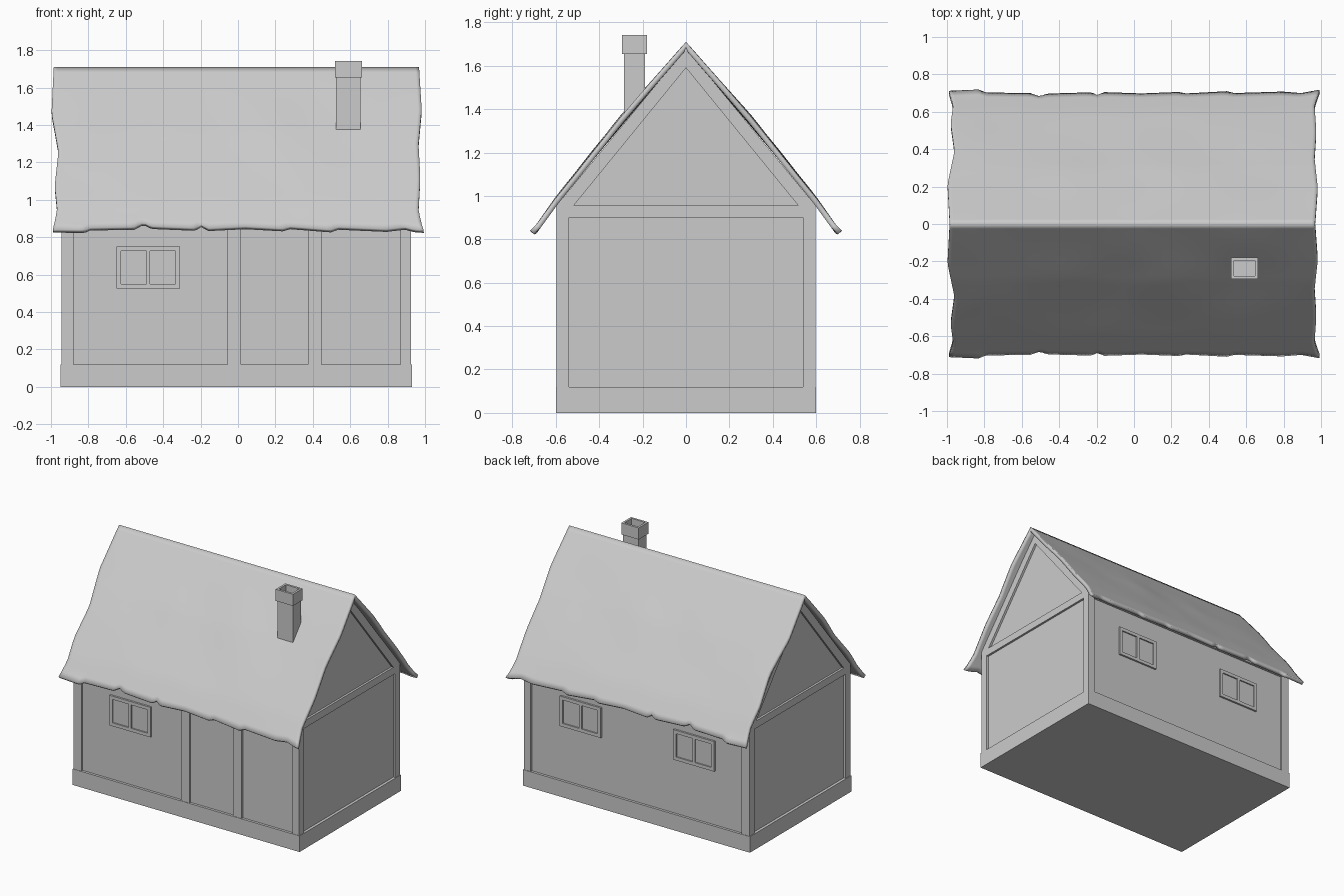
import bpy, bmesh, math
from mathutils import Vector, noise

if "Cube" in bpy.data.objects:
    bpy.data.objects.remove(bpy.data.objects["Cube"])

X0, X1, YW = -0.945, 0.925, 0.597     # outer faces of the timber frame
REC = 0.016                           # depth of the wall panels


def finish(name, bm, smooth=False):
    bmesh.ops.recalc_face_normals(bm, faces=bm.faces)
    me = bpy.data.meshes.new(name)
    bm.to_mesh(me)
    bm.free()
    ob = bpy.data.objects.new(name, me)
    bpy.context.collection.objects.link(ob)
    if smooth:
        for p in me.polygons:
            p.use_smooth = True
    return ob


def add_box(bm, x, y, z):
    mid = [(a + b) / 2 for a, b in (x, y, z)]
    size = [abs(b - a) for a, b in (x, y, z)]
    vs = bmesh.ops.create_cube(bm, size=1)['verts']
    for v in vs:
        v.co = Vector([m + s * c for m, s, c in zip(mid, size, v.co)])


def add_prism(bm, pts, xa, xb):
    """Extrude a (y, z) outline along x."""
    a = [bm.verts.new((xa, *p)) for p in pts]
    b = [bm.verts.new((xb, *p)) for p in pts]
    bm.faces.new(a)
    bm.faces.new(b[::-1])
    for i in range(len(pts)):
        j = (i + 1) % len(pts)
        bm.faces.new((a[i], b[i], b[j], a[j]))


def lerp_table(table, t):
    for (a, va), (b, vb) in zip(table, table[1:]):
        if t <= b:
            return va + (vb - va) * (t - a) / (b - a)
    return table[-1][1]


# Plastered wall core with gables
bm = bmesh.new()
yc = YW - REC
add_prism(bm, [(-yc, 0.01), (yc, 0.01), (yc, 0.96), (0, 1.67), (-yc, 0.96)], X0 + REC, X1 - REC)
finish("walls", bm)

# Stone plinth
bm = bmesh.new()
add_box(bm, (-0.95, 0.93), (-0.6, 0.6), (0, 0.12))
finish("plinth", bm)

# Timber frame: corner posts, front posts, rails and gable rafters
bm = bmesh.new()
for xs in ((X0, -0.88), (0.87, X1)):
    for s in (-1, 1):
        add_box(bm, xs, (s * YW, s * 0.54), (0.1, 0.95))
for xs in ((-0.055, 0.015), (0.375, 0.447)):
    add_box(bm, xs, (-YW, -0.55), (0.1, 0.95))
for s in (-1, 1):
    add_box(bm, (X0, X1), (s * YW, s * 0.55), (0.9, 0.955))
for xa, xb in ((X0, X0 + 0.04), (X1 - 0.04, X1)):
    add_box(bm, (xa, xb), (-YW, YW), (0.9, 0.955))
    for s in (-1, 1):
        add_prism(bm, [(s * YW, 0.955), (0, 1.68), (0, 1.59), (s * 0.518, 0.955)], xa, xb)
finish("timber_frame", bm)

# Windows: outer frame, mullion and sunken panes
for name, xc, s in (("front_window", -0.48, -1), ("back_window_left", 0.46, 1),
                    ("back_window_right", -0.48, 1)):
    bm = bmesh.new()
    hw, z0, z1, f = 0.17, 0.525, 0.75, 0.025
    out, back = s * (YW - 0.002), s * (YW - 0.03)
    for xs in ((xc - hw, xc - hw + f), (xc + hw - f, xc + hw), (xc - 0.01, xc + 0.01)):
        add_box(bm, xs, (back, out), (z0, z1))
    for zs in ((z0, z0 + f), (z1 - f, z1)):
        add_box(bm, (xc - hw, xc + hw), (back, out), zs)
    add_box(bm, (xc - hw + f, xc + hw - f), (back, s * (YW - 0.012)), (z0 + f, z1 - f))
    finish(name, bm)

# Thatched roof: one wavy sheet with ragged edges, mirrored over the ridge
profile = [(0, 1.71), (0.3, 1.365), (0.6, 0.995), (0.71, 0.84)]
left = [(0, -0.985), (0.3, -0.997), (0.55, -0.96), (0.76, -0.98), (0.9, -0.967), (1, -0.99)]
right = [(0, 0.968), (0.28, 0.982), (0.5, 0.965), (0.7, 0.975), (0.9, 0.965), (1, 0.992)]
eave = [(0, 0.712), (0.08, 0.719), (0.1, 0.703), (0.22, 0.7), (0.245, 0.682), (0.265, 0.697),
        (0.385, 0.704), (0.4, 0.69), (0.42, 0.705), (0.52, 0.698), (0.62, 0.706),
        (0.64, 0.698), (0.75, 0.71), (0.77, 0.7), (0.9, 0.708), (0.95, 0.7), (1, 0.718)]
NX, NY = 100, 28
bm = bmesh.new()
rows = []
for j in range(NY + 1):
    t = j / NY
    row = []
    for i in range(NX + 1):
        u = i / NX
        x = lerp_table(left, t) * (1 - u) + lerp_table(right, t) * u
        y = 0.708 * t + (lerp_table(eave, u) - 0.708) * max(0, (t - 0.9) / 0.1)
        n = noise.noise(Vector((x * 2.6, y * 3.5, 4.2))) * 0.014 * math.sin(math.pi * t)
        row.append(bm.verts.new((x, -y, lerp_table(profile, y) + n)))
    rows.append(row)
for j in range(NY):
    for i in range(NX):
        bm.faces.new((rows[j][i], rows[j + 1][i], rows[j + 1][i + 1], rows[j][i + 1]))
roof = finish("thatched_roof", bm, True)
mir = roof.modifiers.new("mirror", 'MIRROR')
mir.use_axis = (False, True, False)
sol = roof.modifiers.new("thickness", 'SOLIDIFY')
sol.thickness = 0.025
if roof.data.polygons[0].normal.z < 0:
    roof.data.flip_normals()
sol.offset = -1
bpy.context.view_layer.objects.active = roof
roof.select_set(True)
bpy.ops.object.shade_smooth_by_angle(angle=math.radians(35))

# Chimney: shaft and hollow cap
bm = bmesh.new()
add_box(bm, (0.525, 0.655), (-0.285, -0.19), (1.31, 1.66))
finish("chimney_shaft", bm)
bm = bmesh.new()
x, y, w = (0.518, 0.662), (-0.295, -0.18), 0.016
add_box(bm, x, y, (1.655, 1.68))
for xs in ((x[0], x[0] + w), (x[1] - w, x[1])):
    add_box(bm, xs, y, (1.655, 1.742))
for ys in ((y[0], y[0] + w), (y[1] - w, y[1])):
    add_box(bm, x, ys, (1.655, 1.742))
finish("chimney_cap", bm)
